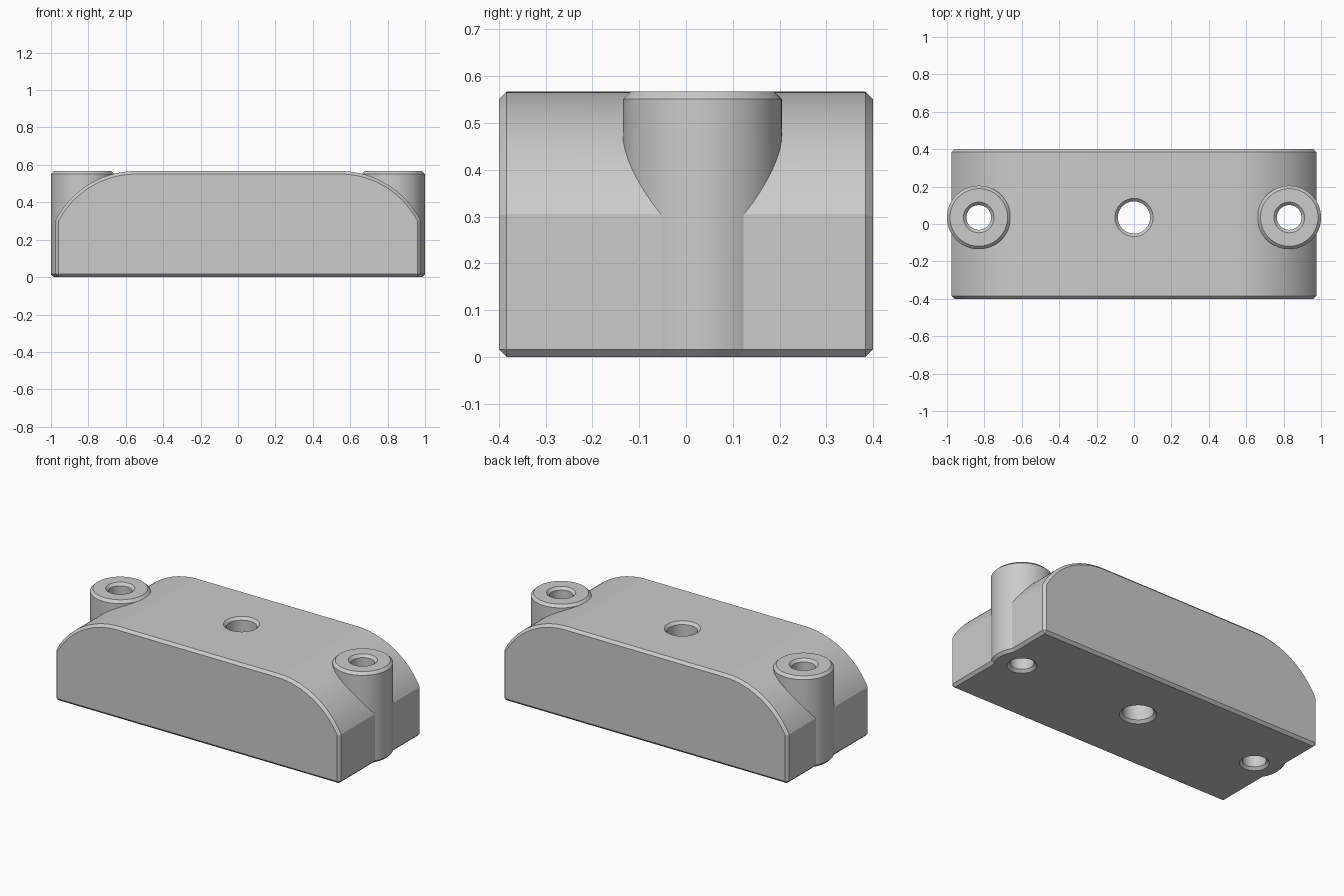
import bpy, bmesh, math

if "Cube" in bpy.data.objects:
    bpy.data.objects.remove(bpy.data.objects["Cube"])

HEIGHT, HALF_X, HALF_Y = 0.567, 0.975, 0.4
CHAMFER = 0.016
POST_X, HOLE_Y = 0.83, 0.035

grey = bpy.data.materials.new("plain grey")
grey.use_nodes = True
grey.diffuse_color = (0.6, 0.6, 0.6, 1)
grey.node_tree.nodes["Principled BSDF"].inputs["Base Color"].default_value = (0.6, 0.6, 0.6, 1)


def finish(name, bm):
    bmesh.ops.recalc_face_normals(bm, faces=bm.faces)
    mesh = bpy.data.meshes.new(name)
    bm.to_mesh(mesh)
    bm.free()
    mesh.materials.append(grey)
    obj = bpy.data.objects.new(name, mesh)
    bpy.context.collection.objects.link(obj)
    return obj


def turned(name, x, y, profile, sides=64):
    """Closed solid of revolution from (radius, height) points."""
    bm = bmesh.new()
    rings = []
    for r, z in profile:
        angles = [2 * math.pi * i / sides for i in range(sides)]
        rings.append([bm.verts.new((x + r * math.cos(a), y + r * math.sin(a), z)) for a in angles])
    for low, high in zip(rings, rings[1:]):
        for i in range(sides):
            j = (i + 1) % sides
            bm.faces.new((low[i], low[j], high[j], high[i]))
    bm.faces.new(rings[0])
    bm.faces.new(rings[-1])
    return finish(name, bm)


def hole_cutter(name, x, radius):
    """Through hole with a countersink at both ends."""
    wide, over = radius + 2 * CHAMFER, CHAMFER
    return turned(name, x, HOLE_Y, [(wide, -over), (radius, CHAMFER),
                                    (radius, HEIGHT - CHAMFER), (wide, HEIGHT + over)])


def combine(obj, other, operation):
    mod = obj.modifiers.new(other.name, "BOOLEAN")
    mod.operation, mod.solver, mod.object = operation, "EXACT", other
    other.hide_render = True


# Body: domed end profile pushed through the depth
radius, arc_x, steps = 0.484, 0.545, 24
end_angle = math.asin((HALF_X - arc_x) / radius)
right = [(HALF_X, 0)]
for i in range(steps + 1):
    a = end_angle * (1 - i / steps)
    right.append((arc_x + radius * math.sin(a), HEIGHT - radius + radius * math.cos(a)))
outline = right + [(-x, z) for x, z in reversed(right)]

bm = bmesh.new()
face = bm.faces.new([bm.verts.new((x, -HALF_Y, z)) for x, z in outline])
pushed = bmesh.ops.extrude_face_region(bm, geom=[face], use_keep_orig=True)["geom"]
bmesh.ops.translate(bm, vec=(0, 2 * HALF_Y, 0),
                    verts=[v for v in pushed if isinstance(v, bmesh.types.BMVert)])
body = finish("mount_body", bm)

# Chamfer on the front, back, end and bottom edges
bevel = body.modifiers.new("chamfer", "BEVEL")
bevel.width, bevel.segments = CHAMFER, 1
bevel.limit_method, bevel.angle_limit = "ANGLE", math.radians(40)

# Screw posts at both ends
helpers = []
for side, sign in (("left", 1), ("right", -1)):
    r = 0.17
    post = turned(side + "_post", sign * POST_X, HOLE_Y,
                  [(r - CHAMFER, 0), (r, CHAMFER), (r, HEIGHT - CHAMFER), (r - CHAMFER, HEIGHT)])
    combine(body, post, "UNION")
    helpers.append(post)

# Through holes
for name, x, r in (("left_hole", POST_X, 0.066), ("right_hole", -POST_X, 0.066),
                   ("centre_hole", 0, 0.086)):
    cutter = hole_cutter(name, x, r)
    combine(body, cutter, "DIFFERENCE")
    helpers.append(cutter)

# Apply everything and drop the helpers
bpy.context.view_layer.update()
result = bpy.data.meshes.new_from_object(body.evaluated_get(bpy.context.evaluated_depsgraph_get()))
body.modifiers.clear()
body.data = result
for helper in helpers:
    bpy.data.objects.remove(helper)

# Smooth curves, crisp edges
bpy.ops.object.select_all(action="DESELECT")
body.select_set(True)
bpy.context.view_layer.objects.active = body
bpy.ops.object.shade_smooth_by_angle(angle=math.radians(20))
